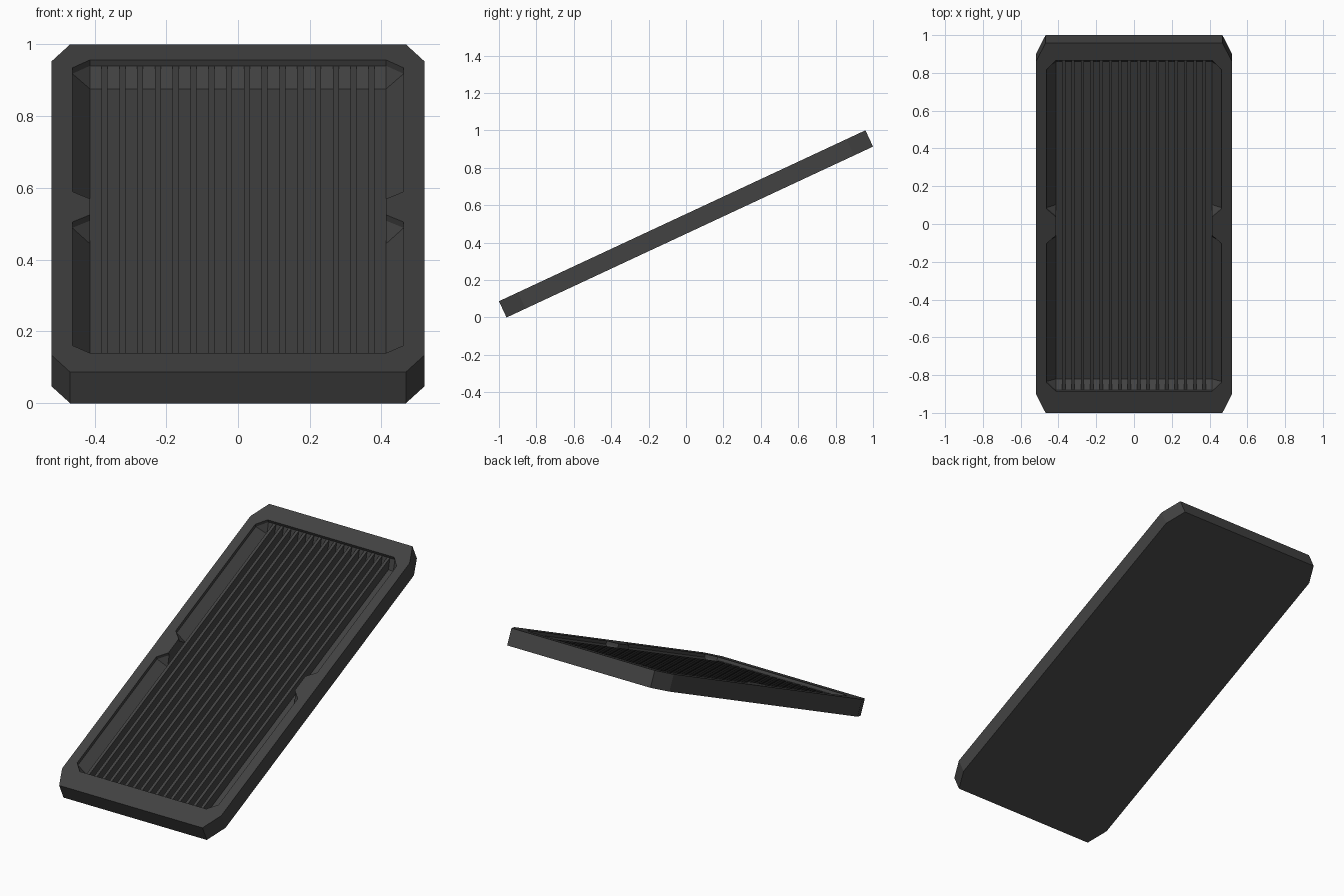
import bpy, bmesh, math
from mathutils import Matrix

if "Cube" in bpy.data.objects:
    bpy.data.objects.remove(bpy.data.objects["Cube"])

TILT = math.radians(25)
W, L, T = 0.52, 1.081, 0.048        # half width, half length, half thickness
LIP, DEEP = T - 0.018, T - 0.07     # levels of the rib tops and the tray floor
XO, XI, RAMP = 0.462, 0.413, 0.04   # pocket outer/inner half width, end ramp length
U0, U1 = -0.955, 0.978              # pocket ends along the slope

mat = bpy.data.materials.new("dark_grey")
mat.diffuse_color = (0.055, 0.055, 0.055, 1)
mat.use_nodes = True
mat.node_tree.nodes["Principled BSDF"].inputs["Base Color"].default_value = mat.diffuse_color


def finish(bm, name):
    bmesh.ops.recalc_face_normals(bm, faces=bm.faces)
    me = bpy.data.meshes.new(name)
    bm.to_mesh(me)
    bm.free()
    me.materials.append(mat)
    ob = bpy.data.objects.new(name, me)
    bpy.context.collection.objects.link(ob)
    ob.rotation_euler.x = TILT
    ob.location.z = 0.5
    return ob


def mirror_loop(side):
    """Right-hand side points from bottom to top, closed by their mirror image."""
    return side + [(-x, y) for x, y in reversed(side)]


# Tray body: chamfered slab with a sloped pocket and two side tabs
outer = mirror_loop([(0.468, -L), (W, -L + 0.112), (W, L - 0.112), (0.468, L)])
rim = mirror_loop([(XI, U0), (XO, U0 + 0.05), (XO, -0.091), (XI, -0.044),
                   (XI, 0.063), (XO, 0.11), (XO, U1 - 0.052), (XI, U1)])
fu = [U0 + RAMP] * 2 + [-0.044 - RAMP] * 2 + [0.063 + RAMP] * 2 + [U1 - RAMP] * 2
floor = mirror_loop([(XI, u) for u in fu])

bm = bmesh.new()
cache = {}


def ring(points, w):
    out = []
    for x, y in points:
        key = (round(x, 4), round(y, 4), w)
        if key not in cache:
            cache[key] = bm.verts.new((x, y, w))
        out.append(cache[key])
    return out


def bridge(a, b):
    n = len(a)
    for i in range(n):
        j = (i + 1) % n
        quad = list(dict.fromkeys([a[i], a[j], b[j], b[i]]))
        bm.faces.new(quad)


bottom, top = ring(outer, -T), ring(outer, T)
edge, lip, base = ring(rim, T), ring(rim, LIP), ring(floor, DEEP)
bm.faces.new(bottom)
bridge(bottom, top)
bridge(edge, lip)
bridge(lip, base)
bm.faces.new(list(dict.fromkeys(base)))
border = [bm.edges.get((r[i], r[i - 1])) for r in (top, edge) for i in range(len(r))]
bmesh.ops.triangle_fill(bm, edges=border, use_beauty=True, normal=(0, 0, 1))
finish(bm, "tray_body")

# Long drainage ribs across the tray floor
bm = bmesh.new()
for k in range(16):
    x = (k - 7.5) * 0.0496
    size = Matrix.Diagonal((0.017, U1 - U0, LIP - DEEP, 1))
    place = Matrix.Translation((x, (U0 + U1) / 2, (LIP + DEEP) / 2))
    bmesh.ops.create_cube(bm, size=1, matrix=place @ size)
finish(bm, "floor_ribs")
